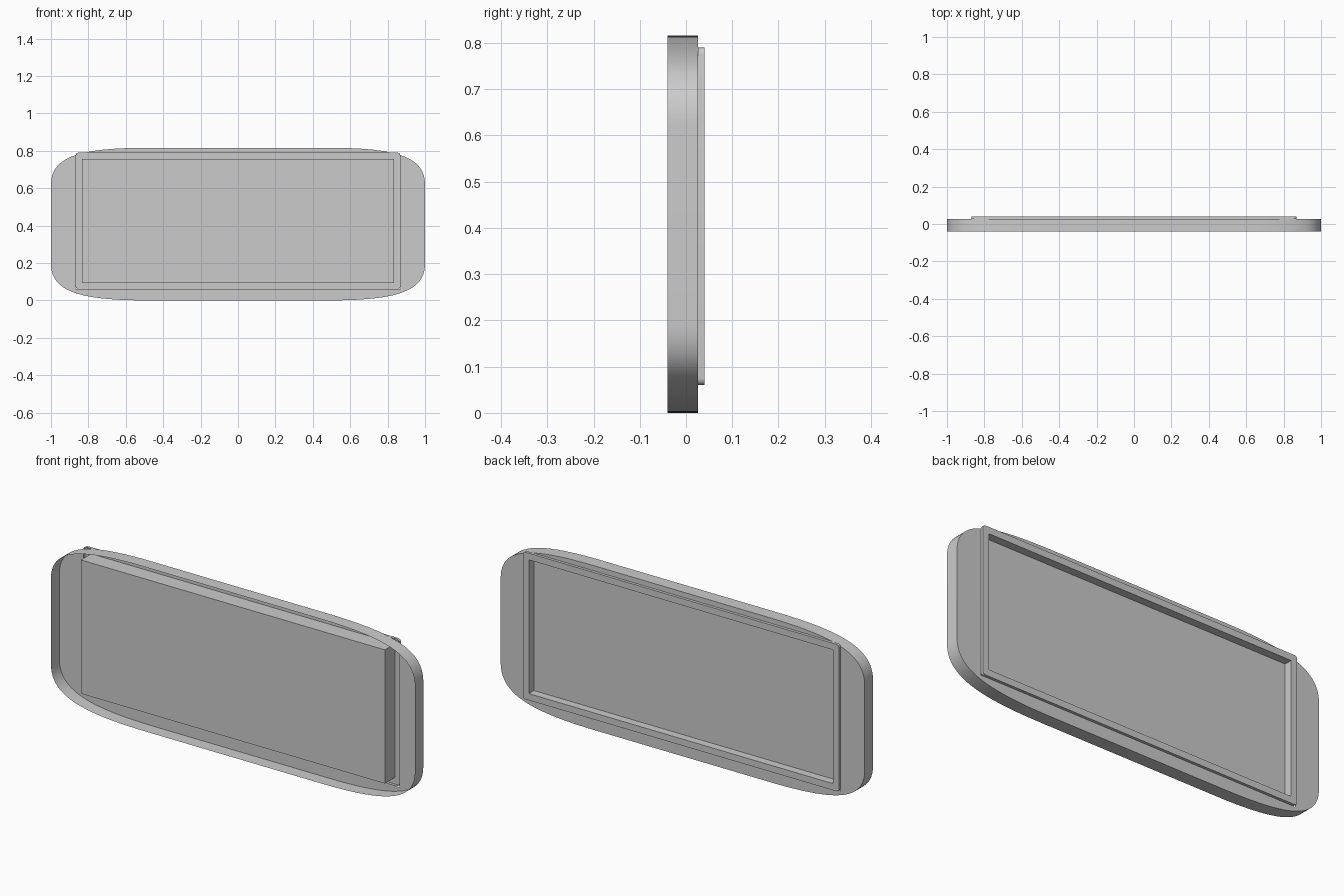
import bpy, bmesh, math
from mathutils import Vector
from mathutils.geometry import interpolate_bezier

cube = bpy.data.objects.get("Cube")
if cube:
    bpy.data.objects.remove(cube, do_unlink=True)

grey = bpy.data.materials.new("light_grey")
grey.use_nodes = True
colour = (0.6, 0.6, 0.6, 1)
grey.diffuse_color = colour
grey.node_tree.nodes["Principled BSDF"].inputs["Base Color"].default_value = colour

FRONT, PLATE, BACK, FLOOR = -0.04, 0.026, 0.04, 0.0
MID = 0.408                                  # centre height of the shell
HALF_X, LOW, HIGH = 0.868, 0.06, 0.79        # raised frame
RIM = 0.033                                  # frame width


def shell_outline():
    """Long soft-cornered outline, one curved corner mirrored four ways."""
    corner = interpolate_bezier(Vector((0.48, MID)), Vector((0.85, MID)),
                                Vector((1, 0.36)), Vector((1, 0.21)), 28)
    pts = []
    for sx, sz, step in ((1, 1, 1), (1, -1, -1), (-1, -1, 1), (-1, 1, -1)):
        pts += [(sx * p.x, MID + sz * p.y) for p in corner[::step]]
    return pts


def frame_loop(inset, radius, steps=5):
    """Rectangle with rounded corners."""
    x, lo, hi = HALF_X - inset - radius, LOW + inset + radius, HIGH - inset - radius
    pts = []
    for i, (cx, cz) in enumerate(((x, hi), (-x, hi), (-x, lo), (x, lo))):
        for k in range(steps + 1):
            a = math.pi / 2 * (i + k / steps)
            pts.append((cx + radius * math.cos(a), cz + radius * math.sin(a)))
    return pts


def loft(name, loops, cap_end=False):
    """Skin a surface through (outline, depth) loops of equal length."""
    bm = bmesh.new()
    rings = [[bm.verts.new((x, y, z)) for x, z in pts] for pts, y in loops]
    for a, b in zip(rings, rings[1:]):
        for i in range(len(a)):
            j = (i + 1) % len(a)
            bm.faces.new((a[i], a[j], b[j], b[i]))
    if cap_end:
        bm.faces.new(rings[-1])
    bmesh.ops.remove_doubles(bm, verts=bm.verts, dist=1e-5)
    bmesh.ops.recalc_face_normals(bm, faces=bm.faces)
    mesh = bpy.data.meshes.new(name)
    bm.to_mesh(mesh)
    bm.free()
    mesh.materials.append(grey)
    obj = bpy.data.objects.new(name, mesh)
    bpy.context.collection.objects.link(obj)
    bpy.ops.object.select_all(action="DESELECT")
    obj.select_set(True)
    bpy.context.view_layer.objects.active = obj
    bpy.ops.object.shade_smooth_by_angle(angle=math.radians(30))
    return obj


# Outer shell: side wall and back plate, open at the front and behind the frame
outline = shell_outline()
opening = [(max(-HALF_X, min(HALF_X, x)), max(LOW, min(HIGH, z))) for x, z in outline]
loft("outer_shell", [(outline, FRONT), (outline, PLATE), (opening, PLATE)])

# Raised frame on the back: short outer wall and flat rim
outer, inner = frame_loop(0, 0.015), frame_loop(RIM, 0)
loft("raised_frame", [(outer, PLATE), (outer, BACK), (inner, BACK)])

# Recessed panel: tray wall and front face, with the pocket floor seen from behind
loft("panel_tray", [(inner, BACK), (inner, FRONT)], cap_end=True)
loft("pocket_floor", [(inner, FLOOR)], cap_end=True)
